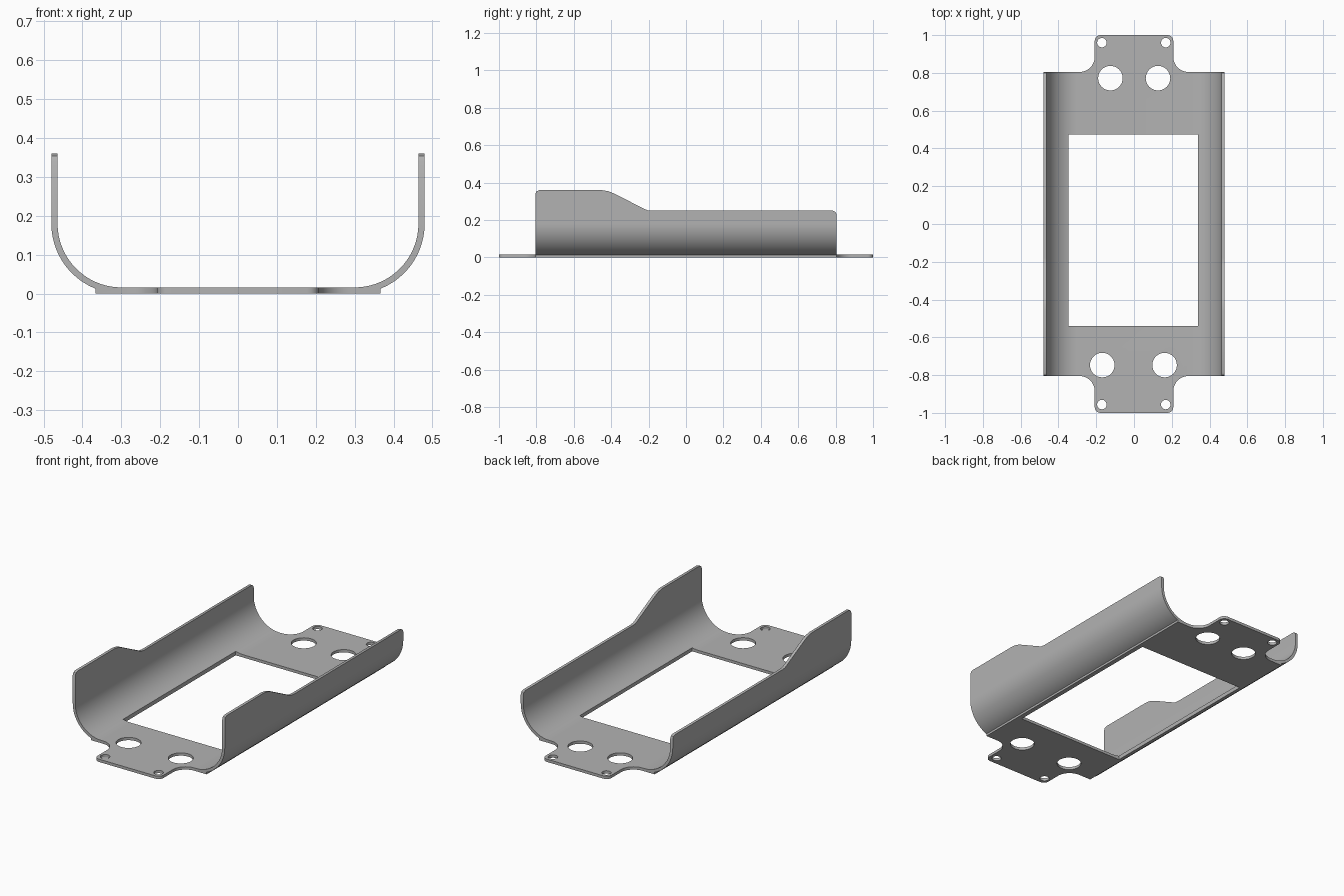
import bpy, bmesh, math

if "Cube" in bpy.data.objects:
    bpy.data.objects.remove(bpy.data.objects["Cube"])

T = 0.016            # sheet thickness
END = 0.805          # half length of the side walls
BEND_X, BEND_Z, BEND_R = 0.30, 0.18, 0.18

steel = bpy.data.materials.new("plain_grey")
steel.diffuse_color = (0.45, 0.45, 0.45, 1)
steel.use_nodes = True
steel.node_tree.nodes["Principled BSDF"].inputs["Base Color"].default_value = steel.diffuse_color


def make_object(name, bm):
    bmesh.ops.recalc_face_normals(bm, faces=bm.faces)
    mesh = bpy.data.meshes.new(name)
    bm.to_mesh(mesh)
    bm.free()
    obj = bpy.data.objects.new(name, mesh)
    bpy.context.collection.objects.link(obj)
    mesh.materials.append(steel)
    return obj


def prism(name, outline, z0, z1):
    bm = bmesh.new()
    low = [bm.verts.new((x, y, z0)) for x, y in outline]
    high = [bm.verts.new((x, y, z1)) for x, y in outline]
    bm.faces.new(low)
    bm.faces.new(high)
    for i in range(len(low)):
        j = (i + 1) % len(low)
        bm.faces.new((low[i], low[j], high[j], high[i]))
    return make_object(name, bm)


def arc(cx, cy, r, a0, a1, n):
    angles = [math.radians(a0 + (a1 - a0) * i / n) for i in range(n + 1)]
    return [(cx + r * math.cos(a), cy + r * math.sin(a)) for a in angles]


def side_wall(name, side):
    # curved cross-section swept along y, with the top edge height changing
    steps = 24
    inner, outer = [], []
    for i in range(steps + 1):
        f = i / steps
        a = f * math.pi / 2
        b = 0.25 + f * (math.pi / 2 - 0.25)
        ri = BEND_R - T
        inner.append((BEND_X + ri * math.sin(a), BEND_Z - ri * math.cos(a)))
        outer.append((BEND_X + BEND_R * math.sin(b), BEND_Z - BEND_R * math.cos(b)))
    stations = [(-END, 0.34), (-0.799, 0.354), (-0.785, 0.36),
                (-0.45, 0.36), (-0.415, 0.354), (-0.385, 0.342),
                (-0.225, 0.261), (-0.205, 0.252), (-0.18, 0.25),
                (0.785, 0.25), (0.799, 0.244), (END, 0.23)]
    bm = bmesh.new()
    rings = []
    for y, top in stations:
        section = inner + [(BEND_X + BEND_R - T, top), (BEND_X + BEND_R, top)] + outer[::-1]
        rings.append([bm.verts.new((side * x, y, z)) for x, z in section])
    bm.faces.new(rings[0])
    bm.faces.new(rings[-1])
    for r, s in zip(rings, rings[1:]):
        for i in range(len(r)):
            j = (i + 1) % len(r)
            bm.faces.new((r[i], r[j], s[j], s[i]))
    return make_object(name, bm)


def combine(target, tool, operation):
    mod = target.modifiers.new(operation.lower(), "BOOLEAN")
    mod.operation = operation
    mod.solver = "EXACT"
    mod.object = tool
    bpy.context.view_layer.objects.active = target
    bpy.ops.object.modifier_apply(modifier=mod.name)
    bpy.data.objects.remove(tool)


# flat base with a narrow rounded mounting tab at each end
quarter = ([(0.366, END)] + arc(0.288, END + 0.08, 0.08, 270, 180, 10)
           + arc(0.178, 0.97, 0.03, 0, 90, 6))
back = quarter + [(-x, y) for x, y in reversed(quarter)]
bracket = prism("bracket_tray", back + [(-x, -y) for x, y in back], 0, T)

# bent side walls
for label, side in (("right", 1), ("left", -1)):
    combine(bracket, side_wall(label + "_wall", side), "UNION")

# large rectangular opening
window = [(-0.347, -0.54), (0.339, -0.54), (0.339, 0.475), (-0.347, 0.475)]
combine(bracket, prism("window_cutter", window, -0.1, 0.1), "DIFFERENCE")

# cable holes and screw holes
holes = [(-0.125, 0.772, 0.065), (0.127, 0.772, 0.065),
         (-0.168, -0.747, 0.065), (0.162, -0.747, 0.065)]
holes += [(x, y, 0.025) for x in (-0.17, 0.168) for y in (-0.956, 0.96)]
for x, y, r in holes:
    circle = arc(x, y, r, 0, 360, 32)[:-1]
    combine(bracket, prism("hole_cutter", circle, -0.1, 0.1), "DIFFERENCE")

# smooth bends, sharp sheet edges
bpy.ops.object.select_all(action="DESELECT")
bracket.select_set(True)
bpy.context.view_layer.objects.active = bracket
bpy.ops.object.shade_smooth_by_angle(angle=math.radians(30))
